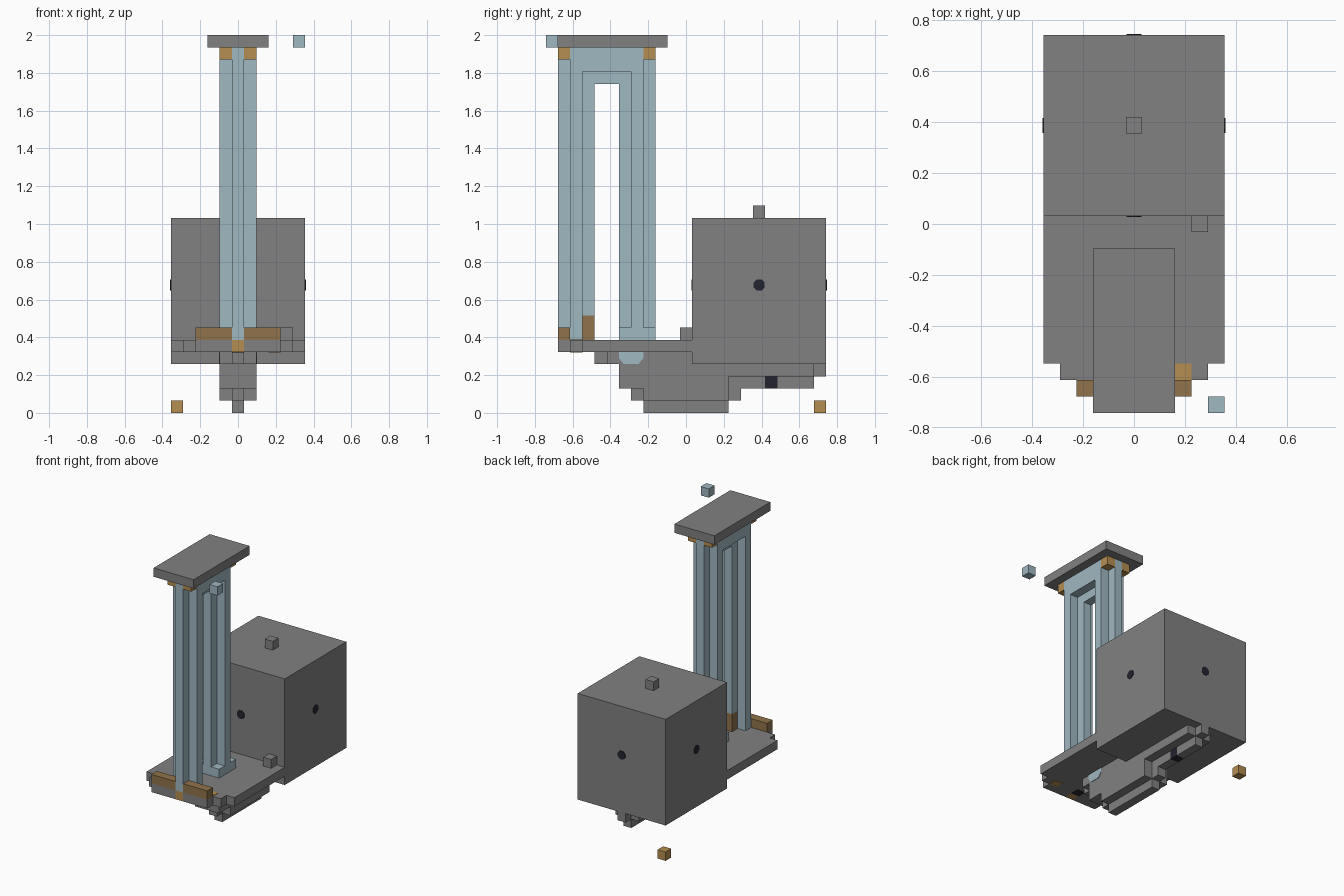
import bpy
import bmesh
import math

cube = bpy.data.objects.get("Cube")
if cube:
    bpy.data.objects.remove(cube, do_unlink=True)

U = 2 / 31  # size of one block


def material(name, rgb):
    m = bpy.data.materials.new(name)
    m.use_nodes = True
    m.diffuse_color = (*rgb, 1)
    m.node_tree.nodes["Principled BSDF"].inputs["Base Color"].default_value = (*rgb, 1)
    return m


GREY = material("stone grey", (0.22, 0.22, 0.22))
BLUE = material("pale blue", (0.35, 0.48, 0.54))
TAN = material("light tan", (0.46, 0.27, 0.08))
BROWN = material("brown", (0.28, 0.17, 0.07))
DARK = material("dark navy", (0.017, 0.017, 0.03))


def finish(name, bm, mat):
    bmesh.ops.recalc_face_normals(bm, faces=bm.faces)
    mesh = bpy.data.meshes.new(name)
    bm.to_mesh(mesh)
    bm.free()
    mesh.materials.append(mat)
    obj = bpy.data.objects.new(name, mesh)
    bpy.context.collection.objects.link(obj)
    return obj


def blocks(name, mat, *boxes):
    """Boxes as (x0, x1, y0, y1, z0, z1) in block units."""
    bm = bmesh.new()
    for x0, x1, y0, y1, z0, z1 in boxes:
        verts = bmesh.ops.create_cube(bm, size=U)["verts"]
        for v in verts:
            v.co.x = U * (x1 if v.co.x > 0 else x0)
            v.co.y = U * (y1 if v.co.y > 0 else y0)
            v.co.z = U * (z1 if v.co.z > 0 else z0)
    return finish(name, bm, mat)


def mid(half, y0, y1, z0, z1):
    return (-half, half, y0, y1, z0, z1)


# Large rear block with its top knob
blocks("rear_block", GREY, mid(5.5, 0.5, 11.5, 4, 16))
blocks("top_knob", GREY, mid(0.5, 5.5, 6.5, 16, 17))

# Round dark ports on the four sides of the rear block
for i in range(4):
    a = i * math.pi / 2
    bm = bmesh.new()
    bmesh.ops.create_cone(bm, cap_ends=True, segments=8, radius1=U / 2, radius2=U / 2, depth=0.008)
    port = finish("side_port", bm, DARK)
    port.rotation_euler = (math.pi / 2, math.pi / 8, a)
    port.location = (5.5 * U * math.sin(a), 6 * U - 5.5 * U * math.cos(a), 10.5 * U)

# Stepped platform in front of the block
blocks("platform", GREY,
       mid(5.5, -8.5, 0.5, 5, 6), mid(4.5, -9.5, -8.5, 5, 6),
       (-3.5, -0.5, -10.5, -9.5, 5, 6), (0.5, 3.5, -10.5, -9.5, 5, 6))
blocks("platform_nose", TAN, mid(0.5, -10.5, -9.5, 5, 6))
blocks("platform_tan_tile", TAN, (2.5, 3.5, -9.5, -8.5, 4.97, 6.03))
blocks("platform_dark_tile", DARK, mid(0.5, -9.5, -8.5, 4.97, 5.03))
blocks("platform_stud", GREY, (3.5, 4.5, -0.5, 0.5, 6, 7))

# Stepped keel below
blocks("keel", GREY,
       mid(1.5, -6.5, 0.5, 4, 5), mid(0.5, -7.5, -6.5, 4, 5),
       mid(1.5, -5.5, 10.5, 3, 4), mid(0.5, 10.5, 11.5, 3, 4),
       mid(1.5, -5.5, 3.5, 2, 3),
       mid(0.5, 3.5, 6.5, 2, 3), mid(0.5, 7.5, 10.5, 2, 3),
       mid(1.5, -3.5, 3.5, 1, 2),
       mid(0.5, -4.5, -3.5, 1, 2), mid(0.5, 3.5, 4.5, 1, 2),
       mid(0.5, -3.5, 3.5, 0, 1))
blocks("keel_dark_block", DARK, mid(0.5, 6.5, 7.5, 2, 3))

# Blue insets on the keel sides with clipped lower corners
for side in (-1, 1):
    bm = bmesh.new()
    outline = [(-5.5, 5), (-5.5, 4.5), (-5.1, 4), (-3.9, 4), (-3.5, 4.5), (-3.5, 5)]
    face = bm.faces.new([bm.verts.new((side * 1.5 * U, y * U, z * U)) for y, z in outline])
    out = bmesh.ops.extrude_face_region(bm, geom=[face])["geom"]
    bmesh.ops.translate(bm, vec=(side * 0.004, 0, 0),
                        verts=[g for g in out if isinstance(g, bmesh.types.BMVert)])
    finish("keel_inset", bm, BLUE)

# Cross-shaped columns joined by an arch
blocks("front_column", BLUE,
       mid(0.5, -10.5, -8.5, 6, 30), mid(0.5, -8.5, -7.5, 8, 28),
       mid(1.5, -9.5, -8.5, 6, 28))
blocks("back_column", BLUE,
       mid(0.5, -5.5, -2.5, 7, 28), mid(1.5, -4.5, -3.5, 7, 28))
blocks("back_column_base", BLUE, mid(1.5, -5.5, -2.5, 6, 7))
blocks("arch", BLUE,
       mid(1.5, -9.5, -3.5, 28, 30), mid(0.5, -3.5, -2.5, 28, 30),
       mid(0.5, -7.5, -5.5, 27, 28))

# Cap and its tan corner brackets
blocks("cap", GREY, mid(2.5, -11.5, -1.5, 30, 31))
blocks("cap_brackets", TAN, *[(x, x + 1, y, y + 1, 29, 30)
                              for x in (-1.5, 0.5) for y in (-10.5, -3.5)])

# Brown bar and heel at the foot of the front column
blocks("front_bar", BROWN, (-3.5, -0.5, -10.5, -9.5, 6, 7), (0.5, 3.5, -10.5, -9.5, 6, 7))
blocks("front_column_heel", BROWN, mid(0.5, -8.5, -7.5, 6, 8))

# Loose corner blocks
blocks("upper_corner_block", BLUE, (4.5, 5.5, -11.5, -10.5, 30, 31))
blocks("lower_corner_block", TAN, (-5.5, -4.5, 10.5, 11.5, 0, 1))
